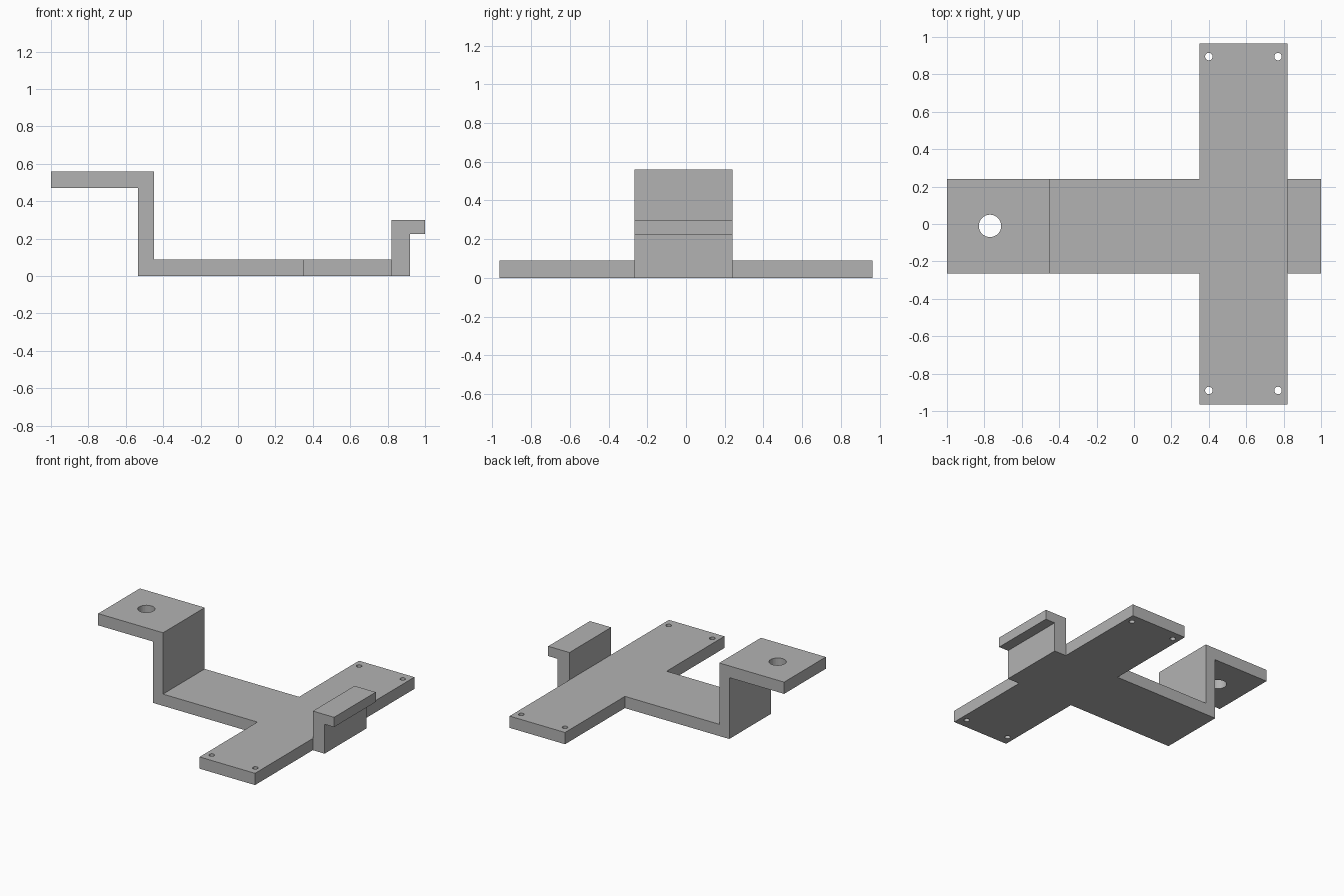
import bpy, bmesh
from mathutils import Vector

cube = bpy.data.objects.get("Cube")
if cube:
    bpy.data.objects.remove(cube, do_unlink=True)

grey = bpy.data.materials.new("plain grey")
grey.use_nodes = True
colour = (0.45, 0.45, 0.45, 1)
grey.diffuse_color = colour
grey.node_tree.nodes["Principled BSDF"].inputs["Base Color"].default_value = colour

BACK, FRONT = 0.24, -0.265      # strap edges
THICK = 0.09                    # plate thickness
ARM_X0, ARM_X1, ARM_Y = 0.35, 0.82, 0.965


def extrude(name, points, offset):
    """Prism made by sweeping one planar outline along an offset."""
    bm = bmesh.new()
    face = bm.faces.new([bm.verts.new(p) for p in points])
    swept = bmesh.ops.extrude_face_region(bm, geom=[face])["geom"]
    verts = [g for g in swept if isinstance(g, bmesh.types.BMVert)]
    bmesh.ops.translate(bm, verts=verts, vec=Vector(offset))
    bmesh.ops.recalc_face_normals(bm, faces=bm.faces)
    mesh = bpy.data.meshes.new(name)
    bm.to_mesh(mesh)
    bm.free()
    mesh.materials.append(grey)
    obj = bpy.data.objects.new(name, mesh)
    bpy.context.collection.objects.link(obj)
    return obj


def drill(target, name, x, y, radius, z):
    """Vertical round hole through a plate."""
    bpy.ops.mesh.primitive_cylinder_add(vertices=32, radius=radius, depth=0.3,
                                        location=(x, y, z))
    cutter = bpy.context.object
    cutter.name = name
    cutter.data.materials.append(grey)
    cutter.hide_render = True
    cutter.hide_set(True)
    cutter.display_type = 'WIRE'
    mod = target.modifiers.new(name, 'BOOLEAN')
    mod.operation = 'DIFFERENCE'
    mod.solver = 'EXACT'
    mod.object = cutter


# Bent strap: raised shelf, upright, floor and hooked end
profile = [(-1, 0.47), (-0.535, 0.47), (-0.535, 0), (0.92, 0), (0.92, 0.225),
           (1, 0.225), (1, 0.3), (ARM_X1, 0.3), (ARM_X1, THICK),
           (-0.45, THICK), (-0.45, 0.56), (-1, 0.56)]
strap = extrude("bent_strap", [(x, FRONT, z) for x, z in profile],
                (0, BACK - FRONT, 0))
drill(strap, "shelf_hole_cutter", -0.77, -0.01, 0.06, 0.515)

# Side arms with a pair of screw holes at each end
for side, y0, y1, hole_y in (("back", BACK, ARM_Y, 0.895),
                             ("front", FRONT, -ARM_Y, -0.89)):
    outline = [(ARM_X0, y0, 0), (ARM_X1, y0, 0), (ARM_X1, y1, 0), (ARM_X0, y1, 0)]
    arm = extrude(side + "_arm", outline, (0, 0, THICK))
    for x, end in ((0.4, "right"), (0.77, "left")):
        drill(arm, f"{side}_{end}_hole_cutter", x, hole_y, 0.02, THICK / 2)
